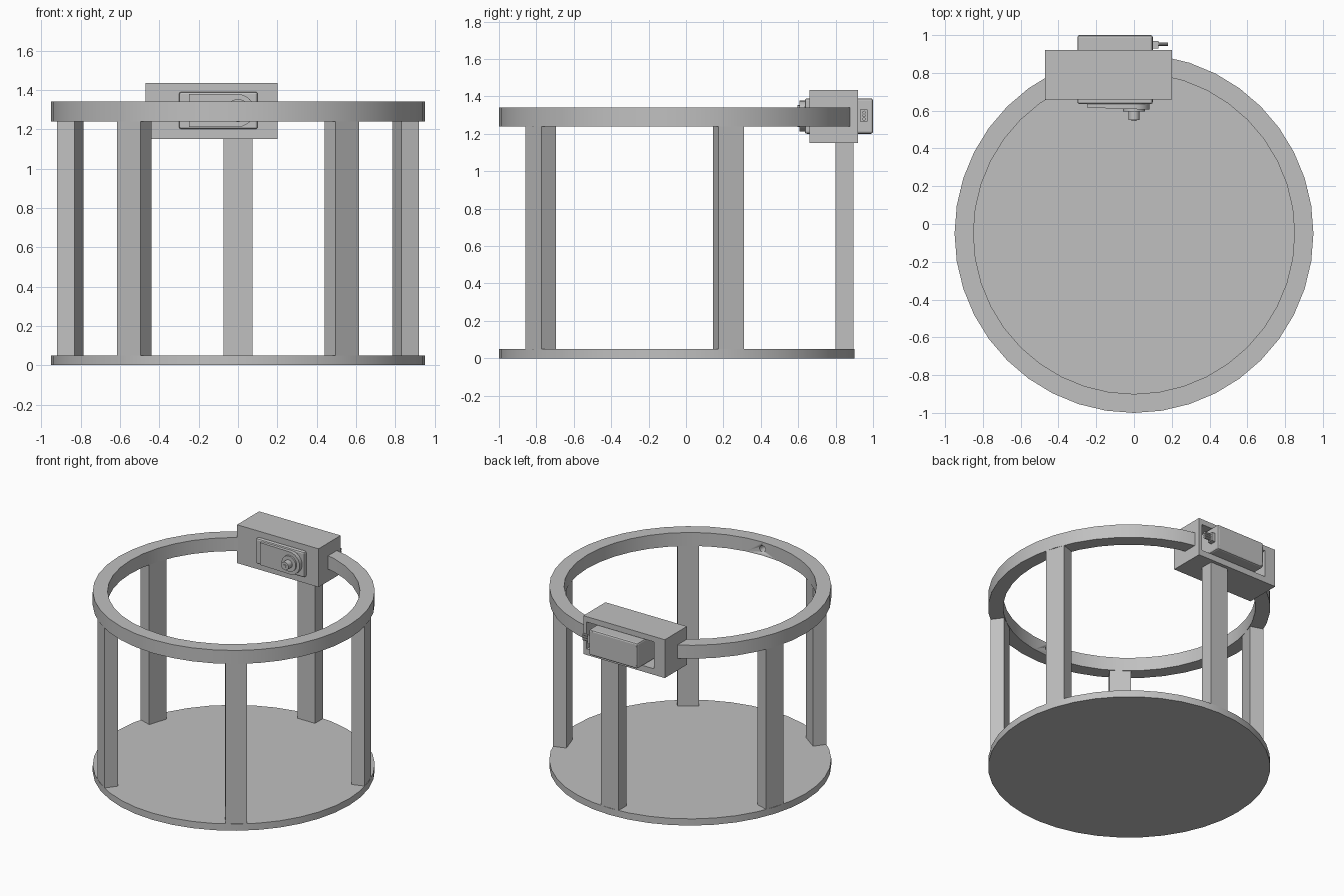
import bpy, bmesh, math
from mathutils import Matrix, Vector

default = bpy.data.objects.get("Cube")
if default:
    bpy.data.objects.remove(default, do_unlink=True)

grey = bpy.data.materials.new("light grey plastic")
grey.use_nodes = True
colour = (0.53, 0.53, 0.53, 1)
grey.diffuse_color = colour
grey.node_tree.nodes["Principled BSDF"].inputs["Base Color"].default_value = colour

CY = -0.05           # centre of the round stand in y
R_OUT, R_IN = 0.95, 0.85
RING_LOW, RING_TOP = 1.24, 1.34
BASE_TOP = 0.05
SERVO_Z = 1.295
SEGMENTS = 40


def finish(name, bm, smooth=False):
    bmesh.ops.recalc_face_normals(bm, faces=bm.faces)
    mesh = bpy.data.meshes.new(name)
    bm.to_mesh(mesh)
    bm.free()
    mesh.materials.append(grey)
    ob = bpy.data.objects.new(name, mesh)
    bpy.context.collection.objects.link(ob)
    if smooth:
        bpy.ops.object.select_all(action='DESELECT')
        ob.select_set(True)
        bpy.context.view_layer.objects.active = ob
        bpy.ops.object.shade_smooth_by_angle(angle=math.radians(30))
    return ob


def box(name, x, y, z, bevel=0.0):
    """Box from its (low, high) range on each axis."""
    lo, hi = Vector((x[0], y[0], z[0])), Vector((x[1], y[1], z[1]))
    bm = bmesh.new()
    bmesh.ops.create_cube(bm, size=1, matrix=Matrix.Translation((lo + hi) / 2)
                          @ Matrix.Diagonal((*(hi - lo), 1)))
    if bevel:
        bmesh.ops.bevel(bm, geom=bm.edges[:], offset=bevel, segments=2,
                        affect='EDGES', profile=0.5)
    return finish(name, bm)


def rod(name, start, end, radius, sides=20, tip=None):
    """Cylinder or cone between two points."""
    a, b = Vector(start), Vector(end)
    turn = (b - a).to_track_quat('Z', 'Y').to_matrix().to_4x4()
    bm = bmesh.new()
    bmesh.ops.create_cone(bm, cap_ends=True, segments=sides, radius1=radius,
                          radius2=radius if tip is None else tip, depth=(b - a).length,
                          matrix=Matrix.Translation((a + b) / 2) @ turn)
    return finish(name, bm, True)


def cut(target, cutter):
    cutter.hide_render = True
    cutter.hide_viewport = True
    cutter.display_type = 'WIRE'
    mod = target.modifiers.new("cut", 'BOOLEAN')
    mod.operation = 'DIFFERENCE'
    mod.solver = 'EXACT'
    mod.object = cutter


# Round base plate
rod("base_plate", (0, CY, 0), (0, CY, BASE_TOP), R_OUT, SEGMENTS)

# Upper ring, made by spinning a rectangular section
bm = bmesh.new()
section = [bm.verts.new((0, CY + r, z)) for r, z in
           ((R_IN, RING_LOW), (R_OUT, RING_LOW), (R_OUT, RING_TOP), (R_IN, RING_TOP))]
edges = [bm.edges.new((section[i], section[(i + 1) % 4])) for i in range(4)]
bmesh.ops.spin(bm, geom=section + edges, cent=(0, CY, 0), axis=(0, 0, 1),
               angle=math.tau, steps=SEGMENTS, use_duplicate=False)
bmesh.ops.remove_doubles(bm, verts=bm.verts, dist=0.0005)
ring = finish("upper_ring", bm, True)

# Blind pivot hole on the inside of the ring front, and the gap for the housing
cut(ring, rod("pivot_hole_cutter", (0, CY - 0.9, 1.29), (0, CY - 0.8, 1.29), 0.024))
HX, HY, HZ = (-0.47, 0.20), (0.66, 0.92), (1.15, 1.435)
cut(ring, box("ring_gap_cutter", HX, HY, HZ))

# Five posts, the rear one ending under the housing
for i in range(5):
    angle = math.radians(72 * i)
    top = HZ[0] if i == 0 else RING_LOW
    post = box("post_%d" % (i + 1), (-0.0725, 0.0725), (R_IN, 0.945), (BASE_TOP, top))
    post.data.transform(Matrix.Translation((0, CY, 0)) @ Matrix.Rotation(angle, 4, 'Z'))

# Motor housing with a pocket open to the back
housing = box("motor_housing", HX, HY, HZ)
cut(housing, box("pocket_cutter", (-0.38, 0.175), (0.72, 1.0), (1.195, 1.395)))

# Motor case and mounting flange
box("motor_case", (-0.30, 0.10), (0.635, 1.0), (1.20, 1.39), 0.012)
box("motor_flange", (-0.37, 0.17), (0.715, 0.745), (1.205, 1.385))

# Raised gear cover: a plate with one round end around the shaft
bm = bmesh.new()
outline = [(-0.25, SERVO_Z + 0.083), (-0.25, SERVO_Z - 0.083)]
outline += [(0.083 * math.cos(a), SERVO_Z + 0.083 * math.sin(a))
            for a in (math.radians(-90 + 15 * i) for i in range(13))]
face = bm.faces.new([bm.verts.new((x, 0.64, z)) for x, z in outline])
out = bmesh.ops.extrude_face_region(bm, geom=[face])
for v in out["geom"]:
    if isinstance(v, bmesh.types.BMVert):
        v.co.y = 0.616 - 0.04 * (v.co.x + 0.25) * 0.8
finish("gear_cover", bm, True)

# Output shaft
rod("shaft_boss", (0, 0.62, SERVO_Z), (0, 0.595, SERVO_Z), 0.058, 24)
rod("output_shaft", (0, 0.60, SERVO_Z), (0, 0.55, SERVO_Z), 0.03)
rod("shaft_screw", (0, 0.56, SERVO_Z), (0, 0.545, SERVO_Z), 0.012, 12)

# Case screws at the back corners
for x in (-0.275, 0.075):
    for z in (1.225, 1.365):
        rod("case_screw", (x, 0.98, z), (x, 1.0, z), 0.016, 12)
        rod("flange_screw", (0.135 if x > 0 else -0.335, 0.74, z),
            (0.135 if x > 0 else -0.335, 0.755, z), 0.018, 12)

# Cable grommet and cable stub
box("cable_grommet", (0.09, 0.13), (0.93, 0.97), (1.265, 1.33))
for i in range(3):
    z = 1.28 + 0.0175 * i
    rod("cable_wire", (0.12, 0.952, z), (0.18, 0.952, z), 0.009, 10)
